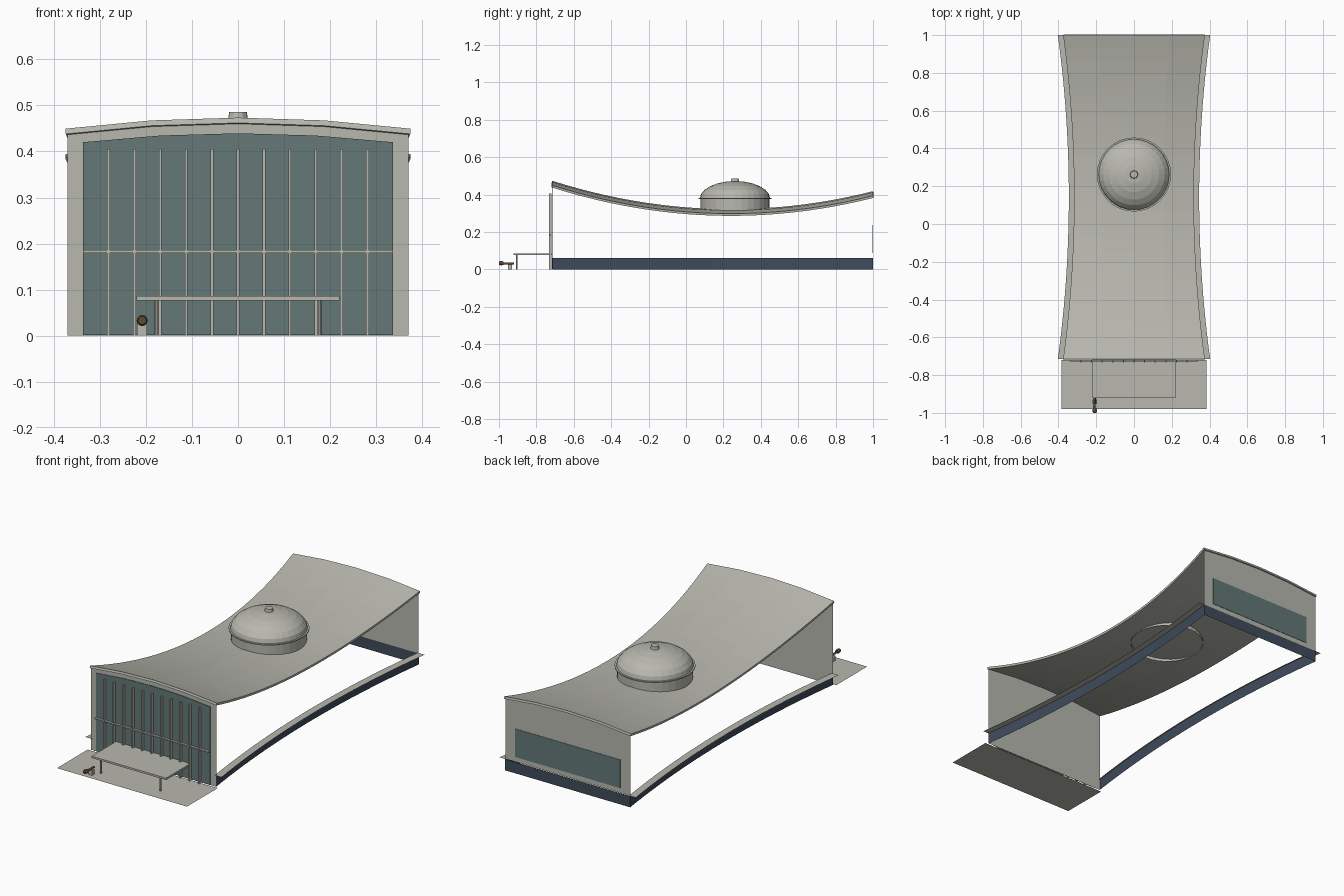
import bpy, bmesh, math
from mathutils import Vector

old = bpy.data.objects.get("Cube")
if old:
    bpy.data.objects.remove(old, do_unlink=True)


def material(name, rgb):
    m = bpy.data.materials.new(name)
    m.use_nodes = True
    m.diffuse_color = (*rgb, 1)
    m.node_tree.nodes["Principled BSDF"].inputs["Base Color"].default_value = (*rgb, 1)
    return m


CONCRETE = material("pale concrete", (0.48, 0.48, 0.43))
GLASS = material("teal glass", (0.125, 0.19, 0.185))
BLUE = material("dark blue base", (0.05, 0.07, 0.105))
BRONZE = material("brown bronze", (0.11, 0.07, 0.035))

FRONT, BACK = -0.715, 1.0
MID = (FRONT + BACK) / 2


def finish(name, bm, mat):
    me = bpy.data.meshes.new(name)
    bm.to_mesh(me)
    bm.free()
    me.materials.append(mat)
    ob = bpy.data.objects.new(name, me)
    bpy.context.collection.objects.link(ob)
    return ob


def sheet(name, fn, nu, nv, mat, thick=0.0):
    """Surface from fn(u, v), optionally thickened behind its normal."""
    bm = bmesh.new()
    rows = [[bm.verts.new(fn(i / nu, j / nv)) for i in range(nu + 1)] for j in range(nv + 1)]
    for a, b in zip(rows, rows[1:]):
        for i in range(nu):
            bm.faces.new((a[i], a[i + 1], b[i + 1], b[i]))
    ob = finish(name, bm, mat)
    if thick:
        mod = ob.modifiers.new("thickness", "SOLIDIFY")
        mod.thickness = thick
        mod.offset = -1
    return ob


def box(name, lo, hi, mat):
    bm = bmesh.new()
    bmesh.ops.create_cube(bm, size=1)
    for v in bm.verts:
        v.co = Vector([(a + b) / 2 + c * (b - a) for a, b, c in zip(lo, hi, v.co)])
    return finish(name, bm, mat)


def lathe(name, profile, mat, centre, axis="Z", sides=24):
    """Revolve (radius, height) points around an axis."""
    bm = bmesh.new()
    pts = [bm.verts.new((r, 0, h)) for r, h in profile]
    edges = [bm.edges.new(p) for p in zip(pts, pts[1:])]
    bmesh.ops.spin(bm, geom=pts + edges, cent=(0, 0, 0), axis=(0, 0, 1),
                   angle=math.tau, steps=sides)
    bmesh.ops.remove_doubles(bm, verts=bm.verts, dist=1e-5)
    bmesh.ops.recalc_face_normals(bm, faces=bm.faces)
    ob = finish(name, bm, mat)
    ob.location = centre
    if axis == "Y":
        ob.rotation_euler.x = math.pi / 2
    return ob


def half_width(y):
    return 0.317 + 0.058 * ((y - MID) / (BACK - MID)) ** 2


def roof_z(x, y):
    return 0.322 + 0.166 * (y - 0.24) ** 2 - 0.024 * (x / half_width(y)) ** 2


def y_at(t):
    return FRONT + t * (BACK - FRONT)


# Saddle roof
def roof_point(u, v):
    y = y_at(v)
    x = (2 * u - 1) * half_width(y)
    return x, y, roof_z(x, y)


sheet("saddle_roof", roof_point, 4, 24, CONCRETE, 0.012)


# End walls and their glazing
def wall(name, y, half, bottom, top, mat, facing, thick=0.0):
    def point(u, v):
        x = facing * (2 * u - 1) * half
        return x, y, bottom + v * (top(x) - bottom)
    return sheet(name, point, 4, 1, mat, thick)


def front_top(x):
    return roof_z(x, FRONT) - 0.004


def back_top(x):
    return roof_z(x, BACK) - 0.004


wall("front_wall", FRONT + 0.003, 0.37, 0, front_top, CONCRETE, 1)
wall("front_glazing", FRONT - 0.002, 0.337, 0.002, lambda x: front_top(x) - 0.03, GLASS, 1, 0.003)
wall("back_wall", BACK - 0.003, 0.37, 0.06, back_top, CONCRETE, -1)
wall("back_window", BACK, 0.31, 0.087, lambda x: 0.238, GLASS, -1, 0.002)

# Mullions and transom
for i in range(-5, 6):
    x = i * 0.0562
    box("front_mullion", (x - 0.003, -0.733, 0), (x + 0.003, -0.719, 0.405), CONCRETE)
box("front_transom", (-0.337, -0.731, 0.18), (0.337, -0.719, 0.186), CONCRETE)

# Curved base walls with flat ledges
for side, label in ((1, "left"), (-1, "right")):
    def base_point(u, v, side=side):
        y = y_at(u)
        return side * (half_width(y) - 0.005), y, 0.06 * (v if side > 0 else 1 - v)

    def ledge_point(u, v, side=side):
        y = y_at(v)
        across = u if side > 0 else 1 - u
        return side * (half_width(y) - 0.012 + 0.04 * across), y, 0.0605

    sheet(label + "_base_wall", base_point, 24, 1, BLUE)
    sheet(label + "_ledge", ledge_point, 1, 24, CONCRETE)
wall("back_base_wall", BACK, 0.37, 0, lambda x: 0.06, BLUE, -1)

# Domed drum on the roof
DOME = (0, 0.262, 0)
lathe("dome_drum", [(0.184, 0.295), (0.184, 0.38)], CONCRETE, DOME, sides=32)
arc = [math.radians(90 * i / 6) for i in range(7)]
lathe("dome", [(0.188 * math.cos(a), 0.378 + 0.094 * math.sin(a)) for a in arc],
      CONCRETE, DOME, sides=32)
lathe("dome_rim", [(0.184, 0.375), (0.196, 0.375), (0.196, 0.381), (0.184, 0.381)],
      CONCRETE, DOME, sides=32)
lathe("dome_cap", [(0.022, 0.468), (0.019, 0.486), (0, 0.486)], CONCRETE, DOME, sides=12)

# Forecourt and entrance canopy
sheet("forecourt", lambda u, v: (0.77 * (u - 0.5), -0.98 + 0.26 * v, 0.0), 1, 1, CONCRETE)
box("canopy", (-0.22, -0.922, 0.076), (0.22, -0.715, 0.086), CONCRETE)
for side in (1, -1):
    lathe("canopy_post", [(0.005, 0), (0.005, 0.077)], CONCRETE, (side * 0.176, -0.905, 0), sides=10)

# Small bronze on a plinth
box("bronze_plinth", (-0.219, -0.952, 0), (-0.197, -0.93, 0.025), CONCRETE)
lathe("bronze_barrel", [(0, 0), (0.006, 0), (0.005, 0.06), (0, 0.06)], BRONZE,
      (-0.208, -0.92, 0.031), "Y", 12)
lathe("bronze_head", [(0, 0), (0.009, 0), (0.012, 0.012), (0.009, 0.025), (0, 0.025)], BRONZE,
      (-0.208, -0.975, 0.033), "Y", 12)
